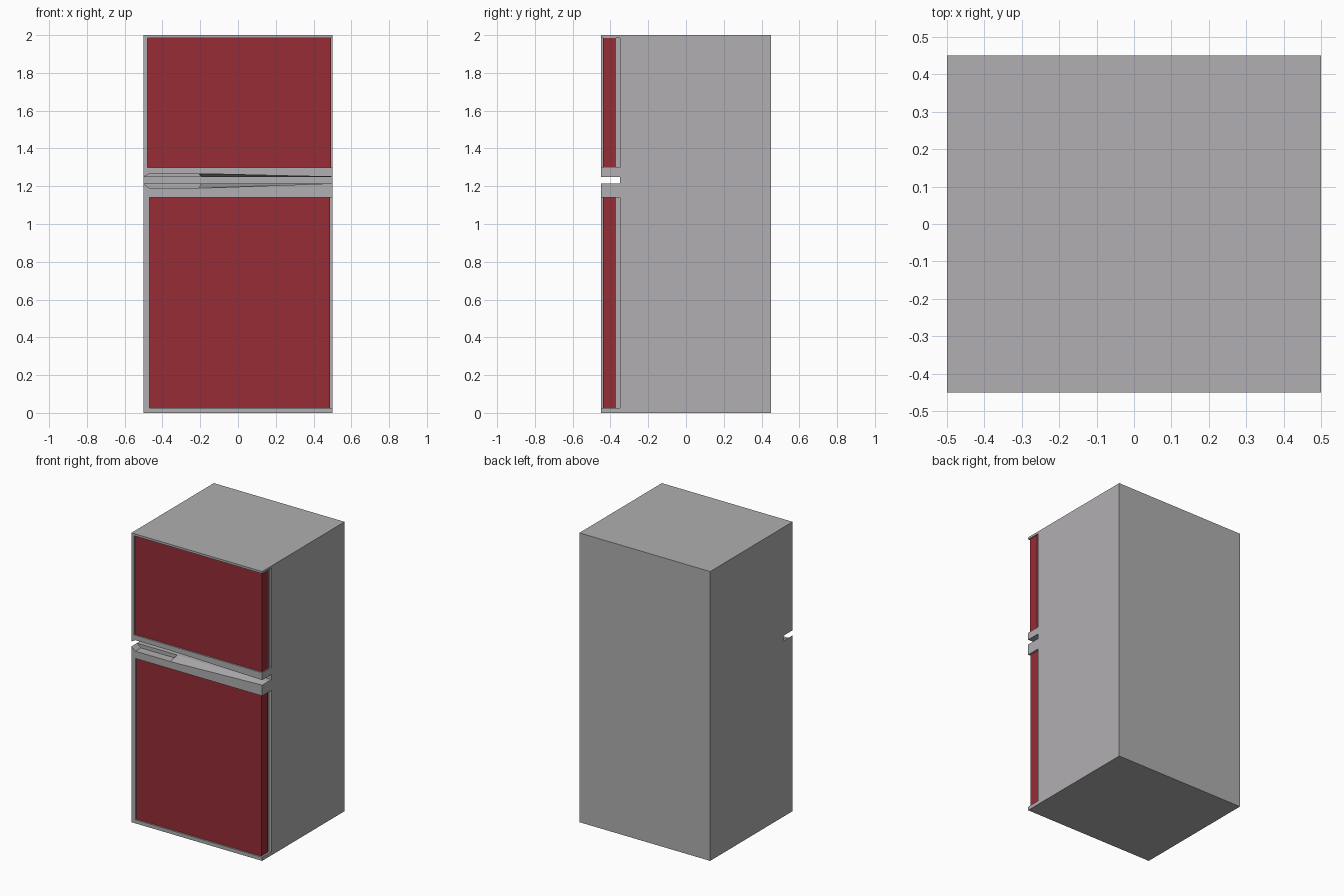
import bpy

if "Cube" in bpy.data.objects:
    bpy.data.objects.remove(bpy.data.objects["Cube"])


def material(name, rgb):
    m = bpy.data.materials.new(name)
    m.diffuse_color = (*rgb, 1)
    m.use_nodes = True
    m.node_tree.nodes["Principled BSDF"].inputs["Base Color"].default_value = m.diffuse_color
    return m


GREY = material("light grey", (0.44, 0.43, 0.44))
RED = material("dark red", (0.31, 0.025, 0.037))


def make(name, verts, faces, mat):
    me = bpy.data.meshes.new(name)
    me.from_pydata(verts, [], faces)
    me.materials.append(mat)
    ob = bpy.data.objects.new(name, me)
    bpy.context.collection.objects.link(ob)
    # consistent outward normals
    bpy.context.view_layer.objects.active = ob
    ob.select_set(True)
    bpy.ops.object.mode_set(mode='EDIT')
    bpy.ops.mesh.select_all(action='SELECT')
    bpy.ops.mesh.normals_make_consistent(inside=False)
    bpy.ops.object.mode_set(mode='OBJECT')
    ob.select_set(False)
    return ob


def box(name, x, y, z, mat):
    verts = [(a, b, c) for a in x for b in y for c in z]
    faces = [(0, 1, 3, 2), (4, 6, 7, 5), (0, 4, 5, 1),
             (2, 3, 7, 6), (0, 2, 6, 4), (1, 5, 7, 3)]
    return make(name, verts, faces, mat)


FRONT, BACK, WALL = -0.45, -0.35, -0.39


def handle_trim(name, z_outer, z_gap, z_cut):
    """Full-width trim: finger pocket at the left, tapering chamfer to the right."""
    # x, z of front edge, z of pocket floor, z of pocket top
    stations = [(-0.5, z_gap, z_gap, z_gap),
                (-0.47, z_cut, z_cut, z_gap),
                (-0.21, z_cut, z_cut, z_gap),
                (-0.19, z_cut, z_gap, z_gap),
                (0.5, z_gap, z_gap, z_gap)]
    verts, faces = [], []
    for x, zf, zm, zt in stations:
        verts += [(x, BACK, z_outer), (x, FRONT, z_outer), (x, FRONT, zf),
                  (x, WALL, zm), (x, WALL, zt), (x, BACK, z_gap)]
    n = 6
    for s in range(len(stations) - 1):
        for i in range(n):
            j = (i + 1) % n
            faces.append((s * n + i, s * n + j, s * n + n + j, s * n + n + i))
    last = (len(stations) - 1) * n
    faces += [tuple(range(n)), tuple(range(last, last + n))]
    return make(name, verts, faces, GREY)


def door(name, z0, z1, left, right, rail, rail_z):
    """Red panel with grey liner, left stile and an outer rail (top or bottom)."""
    box(name + "_panel", (left, right), (-0.44, -0.37), (z0, z1), RED)
    box(name + "_liner", (left, right - 0.005), (-0.37, BACK), (z0, z1), GREY)
    box(name + "_left_stile", (-0.5, left), (FRONT, BACK), (z0, z1), GREY)
    box(name + "_" + rail, (-0.5, 0.5), (FRONT, BACK), rail_z, GREY)


# cabinet
box("cabinet", (-0.5, 0.5), (BACK, 0.45), (0, 2), GREY)

# freezer door above, fridge door below
door("upper_door", 1.30, 1.985, -0.48, 0.493, "top_rail", (1.985, 2.0))
door("lower_door", 0.025, 1.14, -0.468, 0.487, "bottom_rail", (0, 0.025))

# facing handle trims around the open gap
handle_trim("upper_handle_trim", 1.30, 1.25, 1.266)
handle_trim("lower_handle_trim", 1.14, 1.215, 1.19)
